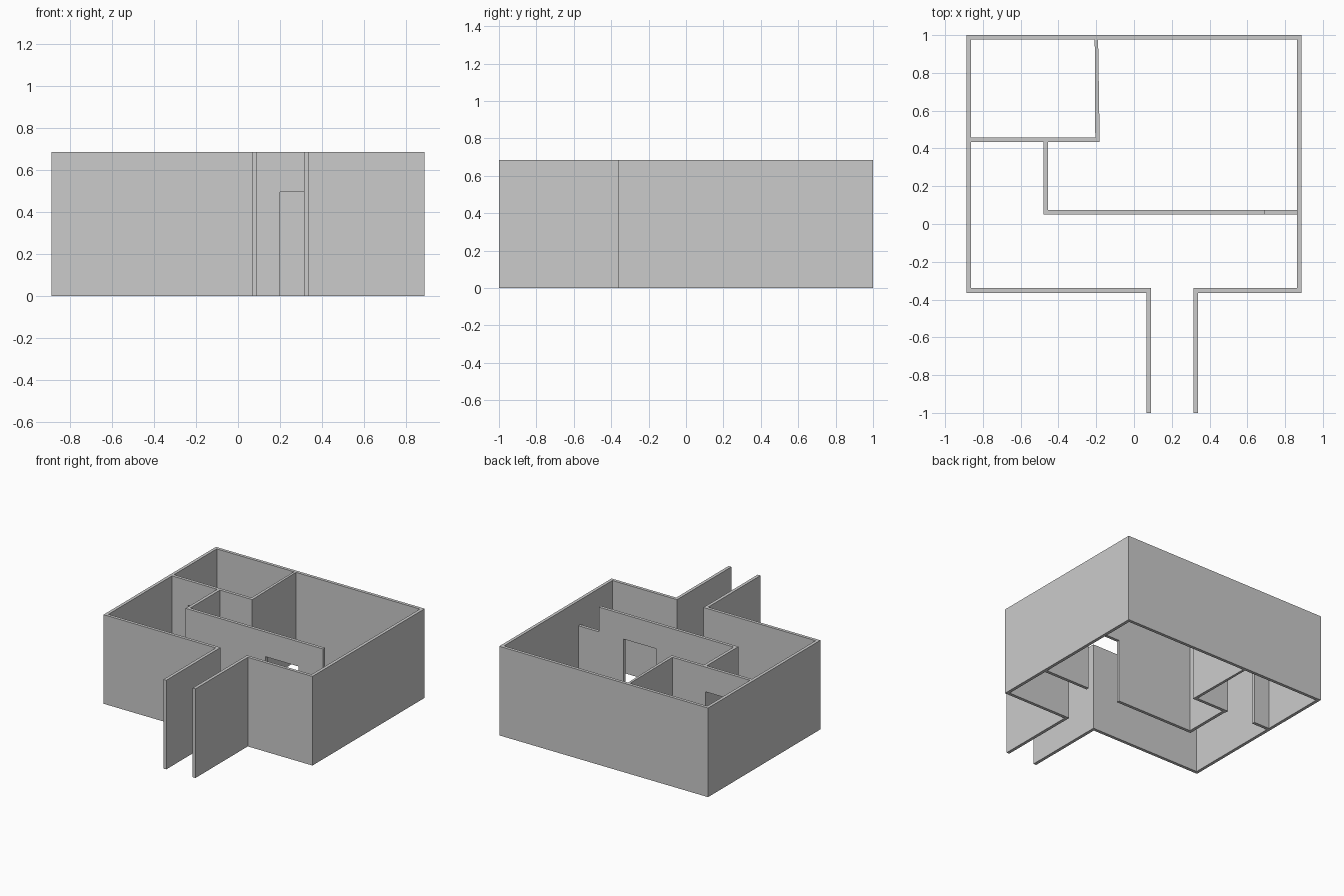
import bpy, bmesh
from mathutils import Vector

if "Cube" in bpy.data.objects:
    bpy.data.objects.remove(bpy.data.objects["Cube"])

H = 0.685       # wall height
HEAD = 0.495    # door head height


def extrude(name, points, direction):
    """Extrude one closed flat outline along a direction."""
    bm = bmesh.new()
    face = bm.faces.new([bm.verts.new(p) for p in points])
    ext = bmesh.ops.extrude_face_region(bm, geom=[face])
    verts = [g for g in ext["geom"] if isinstance(g, bmesh.types.BMVert)]
    bmesh.ops.translate(bm, verts=verts, vec=Vector(direction))
    bmesh.ops.recalc_face_normals(bm, faces=bm.faces)
    mesh = bpy.data.meshes.new(name)
    bm.to_mesh(mesh)
    bm.free()
    obj = bpy.data.objects.new(name, mesh)
    bpy.context.collection.objects.link(obj)
    return obj


def plan_wall(name, outline):
    """Full-height wall from a floor-plan outline (x, y)."""
    return extrude(name, [(x, y, 0) for x, y in outline], (0, 0, H))


def elevation_wall(name, outline, y0, y1):
    """Wall running along x, from its elevation outline (x, z)."""
    return extrude(name, [(x, y0, z) for x, z in outline], (0, y1 - y0, 0))


def rect(x0, x1, y0, y1):
    return [(x0, y0), (x1, y0), (x1, y1), (x0, y1)]


# Outer walls and entrance corridor: outside edge, then inside edge back
outside = [(0.066, -1), (0.066, -0.364), (-0.888, -0.364), (-0.888, 1),
           (0.888, 1), (0.888, -0.364), (0.338, -0.364), (0.338, -1)]
inside = [(0.314, -1), (0.314, -0.34), (0.864, -0.34), (0.864, 0.976),
          (-0.864, 0.976), (-0.864, -0.34), (0.09, -0.34), (0.09, -1)]
plan_wall("outer_walls", outside + inside)

# Long partition with doorway and lowered right end
elevation_wall("long_partition", [
    (-0.48, 0), (0.2, 0), (0.2, HEAD), (0.48, HEAD), (0.48, 0),
    (0.864, 0), (0.864, HEAD), (0.69, HEAD), (0.69, H), (-0.48, H)], 0.049, 0.073)

# Short return joining the long partition to the small room
plan_wall("short_partition", rect(-0.48, -0.456, 0.073, 0.433))

# Small back room: front wall with doorway, and side wall
elevation_wall("small_room_front_wall", [
    (-0.864, 0), (-0.73, 0), (-0.73, HEAD), (-0.485, HEAD), (-0.485, 0),
    (-0.182, 0), (-0.182, H), (-0.864, H)], 0.433, 0.457)
plan_wall("small_room_side_wall",
          [(-0.205, 0.457), (-0.182, 0.457), (-0.19, 0.976), (-0.208, 0.976)])
